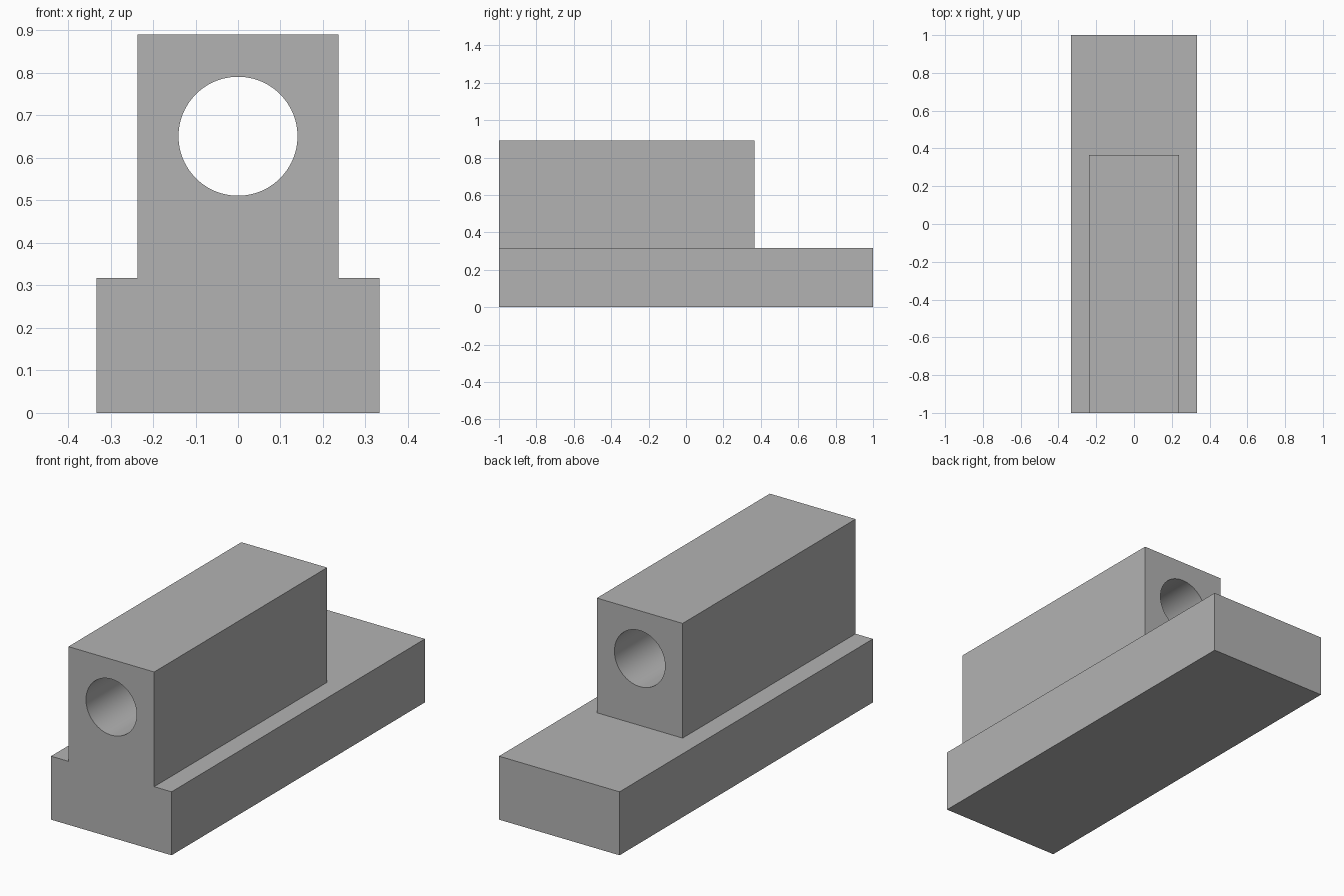
import bpy
import math

cube = bpy.data.objects.get("Cube")
if cube:
    bpy.data.objects.remove(cube, do_unlink=True)

HALF_LENGTH = 1.0
BASE_HALF_WIDTH, BASE_TOP = 0.333, 0.317
BLOCK_HALF_WIDTH, BLOCK_TOP, BLOCK_BACK = 0.237, 0.89, 0.365
BORE_RADIUS, BORE_HEIGHT = 0.14, 0.651

grey = bpy.data.materials.new("plain_grey")
grey.use_nodes = True
grey.diffuse_color = (0.45, 0.45, 0.45, 1)
grey.node_tree.nodes["Principled BSDF"].inputs["Base Color"].default_value = grey.diffuse_color


def finish(name):
    obj = bpy.context.object
    obj.name = name
    bpy.ops.object.transform_apply(location=True, rotation=True, scale=True)
    obj.data.materials.append(grey)
    return obj


def box(name, half_width, y0, y1, z0, z1):
    bpy.ops.mesh.primitive_cube_add(size=1, location=(0, (y0 + y1) / 2, (z0 + z1) / 2))
    bpy.context.object.scale = (half_width * 2, y1 - y0, z1 - z0)
    return finish(name)


def combine(target, other, operation):
    mod = target.modifiers.new(operation.lower(), "BOOLEAN")
    mod.operation = operation
    mod.solver = "EXACT"
    mod.object = other
    bpy.context.view_layer.objects.active = target
    bpy.ops.object.modifier_apply(modifier=mod.name)
    bpy.data.objects.remove(other, do_unlink=True)


# Long base slab with the raised block flush at its front end
body = box("bored_block_on_base", BASE_HALF_WIDTH, -HALF_LENGTH, HALF_LENGTH, 0, BASE_TOP)
block = box("raised_block", BLOCK_HALF_WIDTH, -HALF_LENGTH, BLOCK_BACK, BASE_TOP / 2, BLOCK_TOP)
combine(body, block, "UNION")

# Round bore running through the block from front to back
bpy.ops.mesh.primitive_cylinder_add(vertices=96, radius=BORE_RADIUS, depth=3,
                                    location=(0, 0, BORE_HEIGHT),
                                    rotation=(math.pi / 2, 0, 0))
combine(body, finish("bore_cutter"), "DIFFERENCE")

# Smooth bore wall, sharp outer edges
bpy.ops.object.select_all(action="DESELECT")
body.select_set(True)
bpy.context.view_layer.objects.active = body
bpy.ops.object.shade_smooth_by_angle(angle=math.radians(30))
